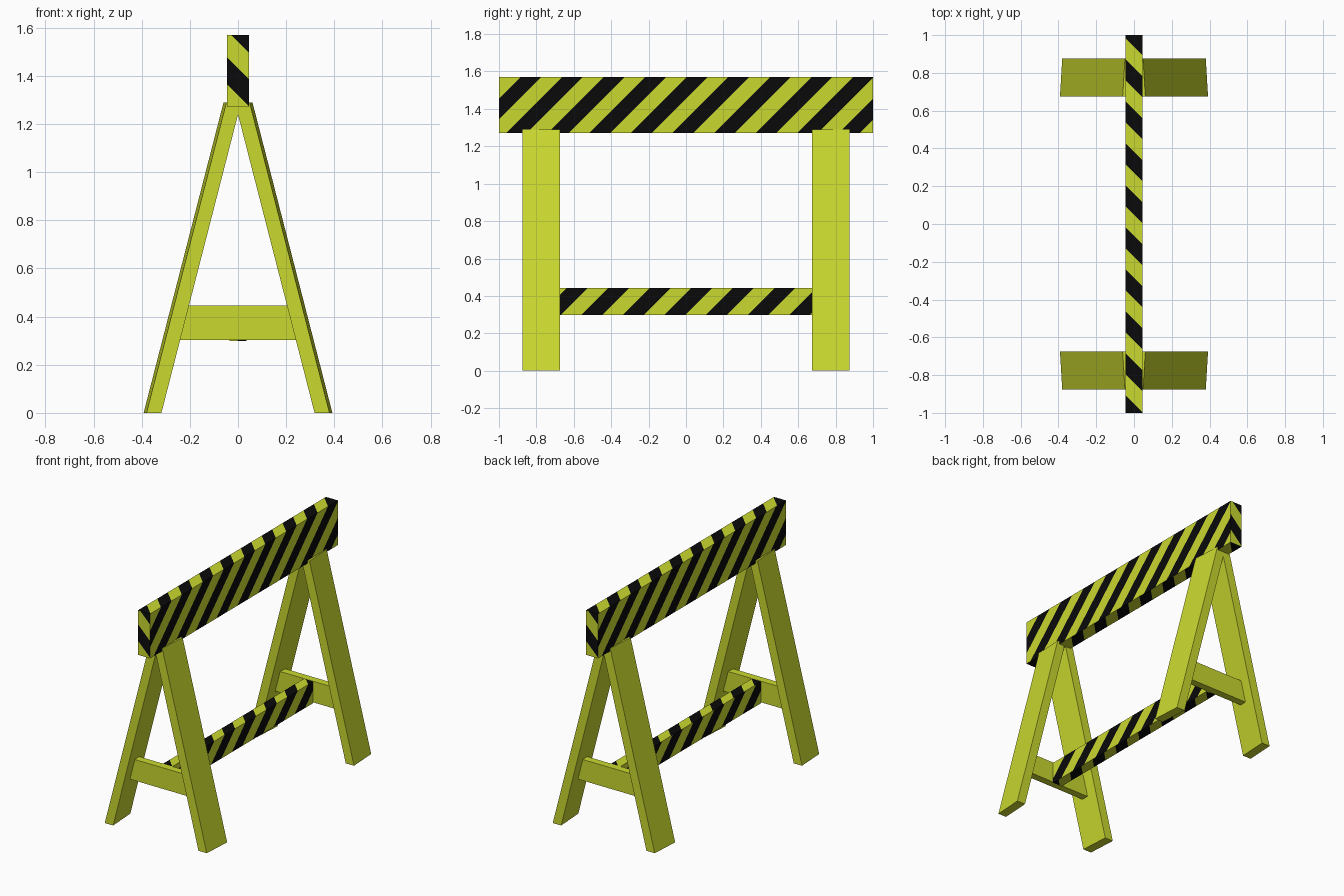
import bpy, bmesh, math
from mathutils import Vector

if "Cube" in bpy.data.objects:
    bpy.data.objects.remove(bpy.data.objects["Cube"])


def material(name, rgb):
    m = bpy.data.materials.new(name)
    m.diffuse_color = (*rgb, 1)
    m.use_nodes = True
    m.node_tree.nodes["Principled BSDF"].inputs["Base Color"].default_value = m.diffuse_color
    return m


yellow = material("safety yellow", (0.59, 0.69, 0.028))
black = material("stripe black", (0.003, 0.003, 0.003))
BAND = 1 / 9          # width of one stripe along an edge


def finish(bm, name, mats):
    me = bpy.data.meshes.new(name)
    bm.to_mesh(me)
    bm.free()
    for m in mats:
        me.materials.append(m)
    ob = bpy.data.objects.new(name, me)
    bpy.context.collection.objects.link(ob)
    return ob


def box(lo, hi):
    bm = bmesh.new()
    bmesh.ops.create_cube(bm, size=1)
    for v in bm.verts:
        v.co = Vector([(a + b) / 2 + c * (b - a) for a, b, c in zip(lo, hi, v.co)])
    bm.normal_update()
    return bm


def striped_beam(name, lo, hi, side_start, end_start):
    """Box whose six sides are cut into diagonal stripes."""
    bm = box(lo, hi)
    bmesh.ops.split_edges(bm, edges=bm.edges[:])
    # side normal, stripe direction, first black band
    rules = [((1, 0, 0), (0, 1, -1), side_start),
             ((-1, 0, 0), (0, -1, -1), side_start),
             ((0, 0, 1), (1, 1, 0), side_start + hi[2] + hi[0]),
             ((0, 0, -1), (1, -1, 0), side_start + hi[2] + hi[0]),
             ((0, -1, 0), (1, 0, 1), end_start),
             ((0, 1, 0), (-1, 0, 1), end_start)]
    for normal, direction, start in rules:
        n, d = Vector(normal), Vector(direction)

        def side():
            return [f for f in bm.faces if f.normal.dot(n) > 0.9]
        vals = [d.dot(v.co) for f in side() for v in f.verts]
        for k in range(math.ceil((min(vals) - start) / BAND),
                       math.floor((max(vals) - start) / BAND) + 1):
            fs = side()
            geom = list({e for f in fs for e in f.edges}) + \
                list({v for f in fs for v in f.verts}) + fs
            bmesh.ops.bisect_plane(bm, geom=geom, dist=1e-6, plane_no=d,
                                   plane_co=d * ((start + k * BAND) / d.dot(d)))
            bm.normal_update()
        for f in side():
            k = math.floor((d.dot(f.calc_center_median()) - start) / BAND)
            f.material_index = 1 if k % 2 == 0 else 0
    return finish(bm, name, [yellow, black])


# Striped top board and lower rail
striped_beam("top_board", (-0.045, -1, 1.27), (0.045, 1, 1.57), -2.4545, 1.32)
striped_beam("lower_rail", (-0.035, -0.75, 0.298), (0.035, 0.75, 0.443), -1.08, 0.3)


def leg(name, sx, sy):
    """Slanted plank, turned slightly outwards on its inner edge."""
    profile = [(0.318, 0), (0.38, 0), (0.048, 1.29), (0.0, 1.29), (-0.004, 1.255)]
    bm = bmesh.new()
    rings = [[bm.verts.new((sx * (x + dx), sy * y, z)) for x, z in profile]
             for y, dx in ((0.875, 0.0), (0.675, 0.012))]
    bm.faces.new(rings[0])
    bm.faces.new(rings[1][::-1])
    for i in range(len(profile)):
        j = (i + 1) % len(profile)
        bm.faces.new((rings[0][i], rings[1][i], rings[1][j], rings[0][j]))
    bmesh.ops.recalc_face_normals(bm, faces=bm.faces[:])
    finish(bm, name, [yellow])


for sy, end in ((-1, "front"), (1, "back")):
    for sx, hand in ((-1, "left"), (1, "right")):
        leg(f"{end}_{hand}_leg", sx, sy)
    # Cross brace between the two legs, ends trimmed to the leg slope
    bm = box((-1, min(sy * 0.75, sy * 0.80), 0.303), (1, max(sy * 0.75, sy * 0.80), 0.445))
    for v in bm.verts:
        v.co.x *= 0.35 - 0.257 * v.co.z
    finish(bm, f"{end}_cross_brace", [yellow])
